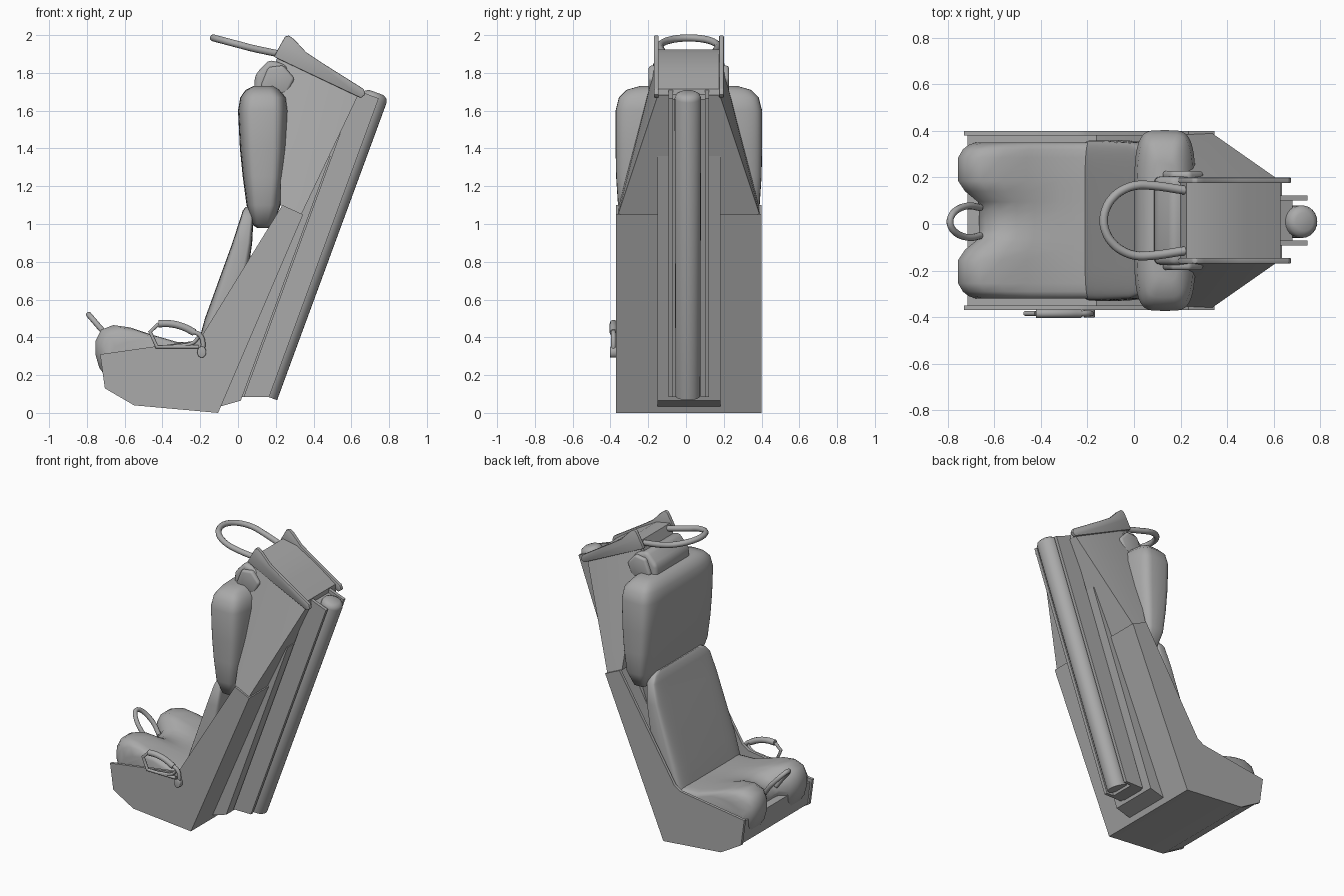
import bpy, bmesh, math
from mathutils import Vector

if "Cube" in bpy.data.objects:
    bpy.data.objects.remove(bpy.data.objects["Cube"])

C = 0.015  # centre line of the seat in y
grey = bpy.data.materials.new("mid grey")
grey.diffuse_color = (0.4, 0.4, 0.4, 1)
grey.use_nodes = True
grey.node_tree.nodes["Principled BSDF"].inputs["Base Color"].default_value = grey.diffuse_color


def finish(ob, bevel=0, segs=3, angle=35):
    ob.data.materials.clear()
    ob.data.materials.append(grey)
    bpy.ops.object.select_all(action='DESELECT')
    ob.select_set(True)
    bpy.context.view_layer.objects.active = ob
    if bevel:
        m = ob.modifiers.new("bevel", 'BEVEL')
        m.width, m.segments, m.limit_method = bevel, segs, 'ANGLE'
        bpy.ops.object.modifier_apply(modifier=m.name)
    bpy.ops.object.shade_smooth_by_angle(angle=math.radians(angle))
    return ob


def from_bm(name, bm, **kw):
    bmesh.ops.recalc_face_normals(bm, faces=bm.faces[:])
    me = bpy.data.meshes.new(name)
    bm.to_mesh(me)
    bm.free()
    ob = bpy.data.objects.new(name, me)
    bpy.context.collection.objects.link(ob)
    return finish(ob, **kw)


def skin(name, rings, **kw):
    """Join equal closed rings of points and cap both ends."""
    bm = bmesh.new()
    vs = [[bm.verts.new(p) for p in r] for r in rings]
    n = len(vs[0])
    for a, b in zip(vs, vs[1:]):
        for i in range(n):
            bm.faces.new((a[i], a[(i + 1) % n], b[(i + 1) % n], b[i]))
    bm.faces.new(vs[0])
    bm.faces.new(vs[-1])
    return from_bm(name, bm, **kw)


def prism(name, prof, y0, y1, **kw):
    return skin(name, [[(x, C + y, z) for x, z in prof] for y in (y0, y1)], **kw)


def pad(name, rows, power=4.5, n=48):
    """Rounded pad: rows of z, front x, back x, half width."""
    def se(v):
        return math.copysign(abs(v) ** (2 / power), v)
    rings = []
    for z, x0, x1, w in rows:
        rings.append([((x0 + x1) / 2 + (x1 - x0) / 2 * se(math.cos(t)), C + w * se(math.sin(t)), z)
                      for t in (2 * math.pi * i / n for i in range(n))])
    return skin(name, rings, angle=50)


def tube(name, pts, r, smooth=True):
    cu = bpy.data.curves.new(name, 'CURVE')
    cu.dimensions = '3D'
    cu.bevel_depth, cu.bevel_resolution, cu.use_fill_caps = r, 3, True
    cu.resolution_u = 5
    sp = cu.splines.new('BEZIER' if smooth else 'POLY')
    ps = sp.bezier_points if smooth else sp.points
    ps.add(len(pts) - 1)
    for p, co in zip(ps, pts):
        if smooth:
            p.co = co
            p.handle_left_type = p.handle_right_type = 'AUTO'
        else:
            p.co = (*co, 1)
    ob = bpy.data.objects.new(name, cu)
    bpy.context.collection.objects.link(ob)
    bpy.ops.object.select_all(action='DESELECT')
    ob.select_set(True)
    bpy.context.view_layer.objects.active = ob
    bpy.ops.object.convert(target='MESH')
    return finish(bpy.context.view_layer.objects.active, angle=50)


# Seat bucket: core (floor and back) and two thin side panels
prism("bucket_core", [(-.715, .29), (-.695, .13), (-.55, .04), (-.105, 0), (.345, 1.05),
                      (.31, 1.05), (.04, .55), (-.16, .27)], -.375, .375)
side = [(-.73, .31), (-.705, .13), (-.55, .04), (-.105, 0), (.345, 1.05), (.235, 1.10), (-.19, .41), (-.24, .38)]
for nm, a in (("left", .365), ("right", -.385)):
    prism("side_panel_" + nm, side, a, a + .02)

# Spine slab, channel beam, guide rails and catapult tube
prism("spine", [(-.09, .035), (.015, .065), (.49, 1.36), (.36, 1.36)], -.167, .167)
prism("channel_beam", [(.02, .085), (.11, .085), (.68, 1.66), (.60, 1.70)], -.085, .085)
for nm, a in (("left", .085), ("right", -.108)):
    prism("guide_rail_" + nm, [(.03, .085), (.165, .085), (.745, 1.665), (.625, 1.71)], a, a + .023)
top, bot = Vector((.728, C - .005, 1.685)), Vector((.145, C - .005, .09))
d = (top - bot).normalized()
u, v = Vector((0, 1, 0)), d.cross(Vector((0, 1, 0)))
rings = []
for p, r in ((bot, .066), (top - d * .02, .07), (top, .062), (top + d * .012, .04)):
    rings.append([p + r * (u * math.cos(t) + v * math.sin(t)) for t in (math.tau * i / 24 for i in range(24))])
skin("catapult_tube", rings, angle=50)

# Tapered head box between bucket and rails
bm = bmesh.new()
for x, y, z in ((.225, .37, 1.10), (.335, .375, 1.05), (.635, .165, 1.68), (.22, .165, 1.86),
                (.25, .20, 1.66), (.27, .165, 1.89)):
    for s in (1, -1):
        bm.verts.new((x, C + s * y, z))
bmesh.ops.convex_hull(bm, input=bm.verts[:])
from_bm("head_box", bm)

# Top plate, slightly crowned, with a fin on each side
prism("top_plate", [(.20, 1.86), (.225, 1.925), (.33, 1.905), (.48, 1.82), (.63, 1.715), (.63, 1.67)], -.16, .16)
fin = [(.19, 1.885), (.225, 1.95), (.25, 1.993), (.27, 1.998), (.30, 1.975), (.36, 1.91), (.45, 1.85),
       (.665, 1.715), (.675, 1.685), (.65, 1.667)]
for nm, a in (("left", .16), ("right", -.185)):
    prism("fin_" + nm, fin, a, a + .025, bevel=.005, segs=2)

# Headrest
prism("headrest", [(.085, 1.70), (.09, 1.79), (.165, 1.87), (.25, 1.845), (.315, 1.775), (.27, 1.66), (.12, 1.66)],
      -.19, .19, bevel=.025)
for s in (1, -1):
    prism("headrest_wing", [(.12, 1.73), (.16, 1.83), (.24, 1.84), (.30, 1.77), (.26, 1.69), (.16, 1.68)],
          s * .17, s * .213, bevel=.015)

# Upper back pad, lower back cushion
pad("upper_back_pad", [(.98, .10, .16, .26), (1.0, .07, .19, .33), (1.1, .045, .225, .375), (1.25, .025, .245, .385),
                       (1.4, .01, .258, .388), (1.6, .0, .265, .388), (1.67, .012, .255, .37),
                       (1.71, .04, .22, .33), (1.73, .08, .19, .26)])
pad("lower_back_cushion", [(.30, -.23, -.04, .345), (.5, -.175, .02, .345), (.9, -.03, .075, .335),
                           (1.03, .012, .082, .315), (1.07, .025, .078, .28), (1.09, .04, .068, .24)], power=7)

# Seat cushion with two thigh lobes and a notch between them
rings = []
half = [(.335, .075, .09), (.325, .045, .035), (.305, .02, .012), (.27, 0, 0), (.17, 0, 0), (.125, .03, .015),
        (.08, .085, .05), (.04, .09, .065)]
stations = half + [(0, .09, .07)] + [(-y, p, q) for y, p, q in reversed(half)]
prof = [(-.17, .22), (-.17, .37), (-.32, .375), (-.46, .415), (-.57, .452), (-.66, .465), (-.725, .44),
        (-.755, .38), (-.755, .31), (-.735, .24), (-.70, .19)]
for y, pull, drop in stations:
    ring = []
    for x, z in prof:
        k = min(1, max(0, (-x - .35) / .3))
        edge = .35 * drop if abs(y) > .3 else 0
        ring.append((x + pull * k, C + y, z - (max(drop * k, edge) if z > .35 else 0)))
    rings.append(ring)
skin("seat_cushion", rings, angle=55)

# Overhead pull loop
loop = [(.22, -.13, 1.90)] + [(.04 - .17 * math.cos(t), .153 * math.sin(t), 1.94 + .045 * math.cos(t))
                               for t in (math.radians(a) for a in range(-100, 101, 20))] + [(.22, .13, 1.90)]
tube("overhead_loop", [(x, C + y, z) for x, y, z in loop], .019)

# Front pull loop
loop = [(-.66, -.06, .36)] + [(-.70 - .09 * math.cos(t), .068 * math.sin(t), .415 + .105 * math.cos(t))
                               for t in (math.radians(a) for a in range(-90, 91, 22))] + [(-.66, .06, .36)]
tube("front_loop", [(x, C - .005 + y, z) for x, y, z in loop], .015)

# Side lever with thick grip and pivot knob
Y = -.384
tube("lever_frame", [(x, Y, z) for x, z in ((-.21, .35), (-.43, .35), (-.465, .43), (-.42, .472))], .011, False)
tube("lever_grip", [(x, Y, z) for x, z in ((-.42, .472), (-.36, .472), (-.29, .455), (-.23, .425))], .02)
tube("lever_arm", [(x, Y, z) for x, z in ((-.235, .43), (-.20, .41), (-.185, .37), (-.19, .325))], .013)
tube("lever_strut", [(x, Y, z) for x, z in ((-.34, .352), (-.24, .37), (-.21, .40))], .01)
prism("lever_knob", [(-.192 + .024 * math.cos(math.tau * i / 16), .322 + .03 * math.sin(math.tau * i / 16))
                     for i in range(16)], Y - C - .018, Y - C + .02, bevel=.005)
